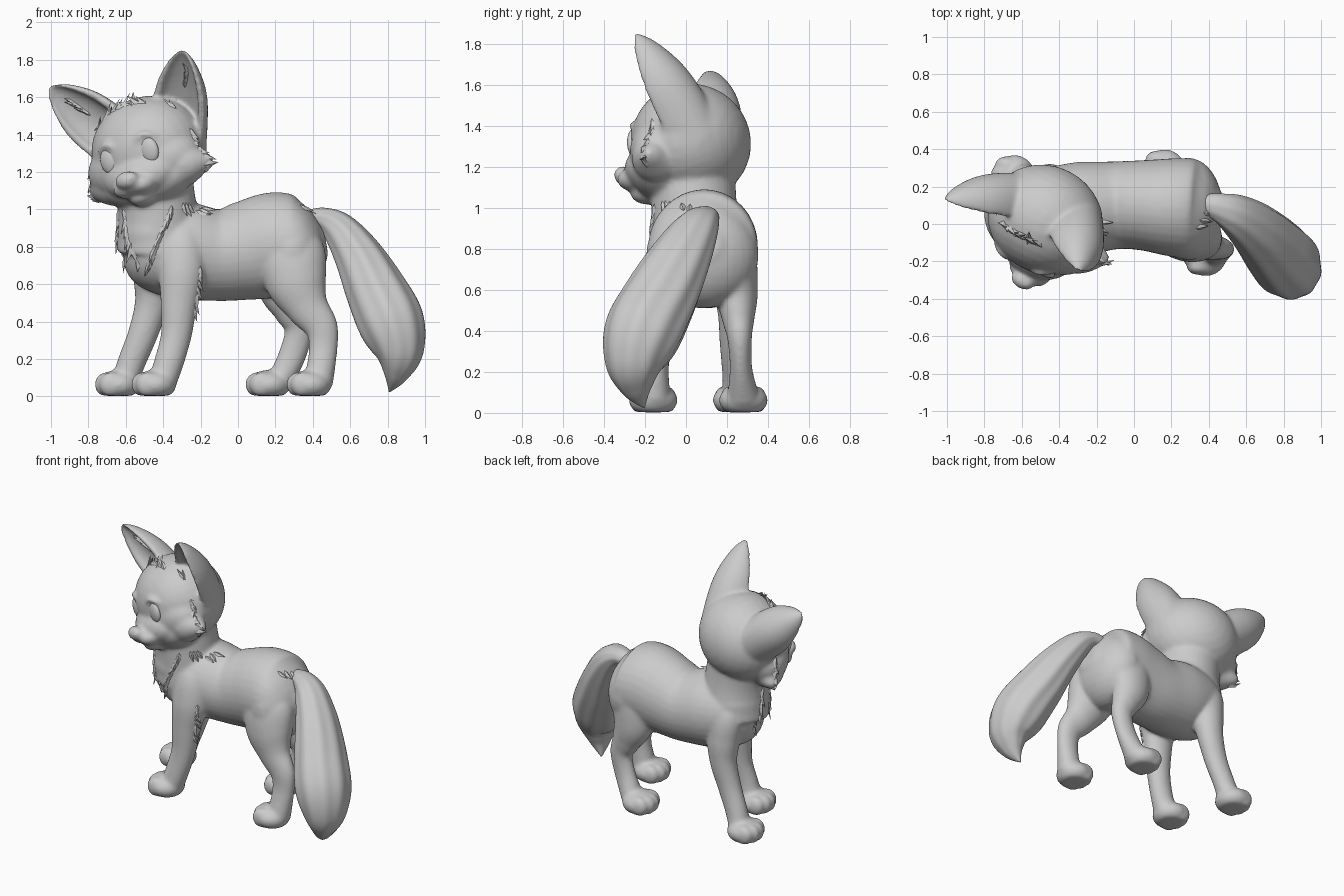
import bpy, bmesh, math, random
from mathutils import Vector, Matrix
from mathutils.bvhtree import BVHTree

if "Cube" in bpy.data.objects:
    bpy.data.objects.remove(bpy.data.objects["Cube"])

random.seed(4)
grey = bpy.data.materials.new("plain_grey")
grey.diffuse_color = (0.6, 0.6, 0.6, 1)
grey.use_nodes = True
grey.node_tree.nodes["Principled BSDF"].inputs["Base Color"].default_value = grey.diffuse_color

# Head frame: r = its right on screen, u = up, f = facing
C = Vector((-0.475, 0.025, 1.32))
r = Vector((0.86, -0.44, 0.25)).normalized()
f = Vector((-0.45, -0.87, -0.10))
f = (f - r * f.dot(r)).normalized()
u = f.cross(r)


def head(a, b, c):
    return C + r * a + u * b + f * c


def make(name, bm, smooth=True):
    bmesh.ops.recalc_face_normals(bm, faces=bm.faces)
    for face in bm.faces:
        face.smooth = smooth
    me = bpy.data.meshes.new(name)
    bm.to_mesh(me)
    bm.free()
    me.materials.append(grey)
    ob = bpy.data.objects.new(name, me)
    bpy.context.collection.objects.link(ob)
    return ob


def ball(bm, p, size, turned=False, segs=32):
    rot = Matrix((r, u, f)).transposed().to_4x4() if turned else Matrix()
    m = Matrix.Translation(p) @ rot @ Matrix.Diagonal((*size, 1))
    for v in bmesh.ops.create_uvsphere(bm, u_segments=segs, v_segments=segs // 2,
                                       radius=1, matrix=m)["verts"]:
        v.co.z = max(v.co.z, 0.003)


def loft(bm, rings):
    loops = [[bm.verts.new(p) for p in ring] for ring in rings]
    for a, b in zip(loops, loops[1:]):
        for i in range(len(a)):
            j = (i + 1) % len(a)
            bm.faces.new((a[i], a[j], b[j], b[i]))
    bm.faces.new(loops[0][::-1])
    bm.faces.new(loops[-1])


def spline(pts, steps):
    # Catmull-Rom through rows of any length
    P = [pts[0]] + list(pts) + [pts[-1]]
    out = []
    for i in range(1, len(P) - 2):
        for k in range(steps):
            t = k / steps
            out.append([0.5 * (2 * b + (c - a) * t + (2 * a - 5 * b + 4 * c - d) * t * t
                               + (3 * b - a - 3 * c + d) * t ** 3)
                        for a, b, c, d in zip(*P[i - 1:i + 3])])
    return out + [list(pts[-1])]


def tube(bm, pts, n=32, ridge=0.0):
    # rows are x, y, z, radius in the side plane, radius across
    rows = spline(pts, 8)
    rings = []
    for i, row in enumerate(rows):
        p = Vector(row[:3])
        t = Vector(rows[min(i + 1, len(rows) - 1)][:3]) - Vector(rows[max(i - 1, 0)][:3])
        t.normalize()
        side = Vector((0, 1, 0))
        side = (side - t * side.dot(t)).normalized()
        up = t.cross(side)
        ring = []
        for k in range(n):
            a = 2 * math.pi * k / n
            g = 1 + ridge * math.sin(9 * a + i * 0.07) * math.sin(math.pi * i / len(rows))
            ring.append(p + (up * math.cos(a) * row[3] + side * math.sin(a) * row[4]) * g)
        rings.append(ring)
    loft(bm, rings)


def ear(bm, base, tip):
    # cupped leaf: outer half ellipse at the back, hollow at the front
    base, tip = Vector(base), Vector(tip)
    axis = tip - base
    a = axis.normalized()
    front = (f - a * f.dot(a)).normalized()
    s = a.cross(front)
    rings = []
    shape = [(-0.4, .16, .2), (0, .16, .19), (.3, .155, .17), (.55, .132, .135),
             (.8, .083, .083), (.93, .042, .042), (1, .014, .014)]
    for t, w, d in spline(shape, 4):
        p = base + axis * t + front * 0.05 * (1 - t)
        ang = [math.pi * k / 16 for k in range(17)]
        ring = [p + s * w * math.cos(x) - front * d * math.sin(x) for x in ang]
        ring += [p + s * w * .74 * math.cos(x) - front * d * .45 * math.sin(x)
                 for x in reversed(ang)]
        rings.append(ring)
    loft(bm, rings)


bm = bmesh.new()
# Torso, chest, hips and neck
tube(bm, [(-.575, .05, .83, .11, .12), (-.48, .06, .80, .22, .22), (-.3, .08, .78, .26, .25),
          (-.1, .10, .755, .245, .235), (.05, .10, .78, .267, .242), (.2, .09, .81, .282, .262),
          (.32, .08, .81, .255, .262), (.41, .08, .82, .18, .19), (.47, .08, .83, .07, .08)])
ball(bm, (-.44, .05, .87), (.205, .22, .21))
ball(bm, (.29, .08, .77), (.185, .275, .26))
tube(bm, [(-.42, .06, .78, .23, .23), (-.43, .04, 1.0, .21, .21), (-.46, .03, 1.2, .21, .21)])
# Legs
tube(bm, [(-.30, .02, .95, .04, .04), (-.30, -.06, .85, .115, .10), (-.30, -.11, .68, .125, .10),
          (-.315, -.13, .5, .1, .082), (-.33, -.14, .33, .083, .07), (-.37, -.155, .18, .079, .068),
          (-.41, -.16, .06, .075, .08)])
tube(bm, [(-.43, .12, .95, .04, .04), (-.45, .19, .82, .12, .10), (-.45, .22, .65, .112, .10),
          (-.46, .235, .5, .092, .082), (-.51, .235, .33, .08, .07), (-.57, .245, .18, .075, .068),
          (-.61, .255, .06, .07, .08)])
tube(bm, [(.27, .02, .95, .06, .06), (.28, -.05, .80, .175, .12), (.31, -.085, .62, .168, .12),
          (.37, -.11, .48, .117, .085), (.445, -.13, .37, .09, .062), (.455, -.14, .25, .077, .055),
          (.43, -.155, .07, .078, .08)])
tube(bm, [(.25, .14, .95, .06, .06), (.25, .21, .80, .165, .12), (.24, .245, .6, .142, .107),
          (.29, .255, .46, .1, .08), (.325, .262, .36, .077, .06), (.29, .268, .22, .074, .055),
          (.22, .28, .07, .07, .08)])
# Paws with four soft toes each
for x, y in ((-.455, -.16), (-.65, .25), (.375, -.16), (.155, .28)):
    ball(bm, (x + .01, y, .062), (.115, .12, .08))
    for k in (-1.5, -.5, .5, 1.5):
        ball(bm, (x - .055 + .012 * k * k, y + k * .047, .064), (.066, .043, .068), segs=20)
# Skull, face, jaw, muzzle, chin and nose
ball(bm, C, (.317, .287, .287), True)
ball(bm, head(-.01, -.07, .07), (.335, .20, .21), True)
ball(bm, head(0, -.16, .10), (.27, .145, .18), True)
ball(bm, head(0, -.13, .17), (.215, .13, .155), True)
ball(bm, head(0, -.16, .27), (.105, .07, .105), True)
ball(bm, head(0, -.24, .215), (.075, .05, .10), True)
ball(bm, head(0, -.135, .36), (.068, .048, .046), True)
for s in (-1, 1):
    # Cheek, muzzle side and brow
    tube(bm, [(*head(s * .10, -.12, .09), .13, .13), (*head(s * .24, -.13, .08), .115, .115),
              (*head(s * .335, -.14, .06), .055, .055), (*head(s * .375, -.14, .05), .015, .015)])
    ball(bm, head(s * .05, -.175, .28), (.075, .055, .085), True)
    tube(bm, [(*head(s * .065, .05, .27), .014, .014), (*head(s * .115, .08, .26), .02, .02),
              (*head(s * .175, .05, .233), .014, .014)], 12)
# Ears
ear(bm, (-.305, -.025, 1.475), (-.30, -.26, 1.85))
ear(bm, (-.69, .135, 1.41), (-1.015, .115, 1.655))
body = make("body", bm)
rm = body.modifiers.new("blend", "REMESH")
rm.mode = "VOXEL"
rm.voxel_size = 0.011
rm.use_smooth_shade = True
sm = body.modifiers.new("soften", "SMOOTH")
sm.factor, sm.iterations = 0.5, 14

# Eyes
for s, side in ((-1, "left"), (1, "right")):
    bm = bmesh.new()
    ball(bm, head(s * .12, -.01, .25), (.056, .072, .028), True)
    make(side + "_eye", bm)

# Tail with soft ridges of fur
bm = bmesh.new()
tube(bm, [(.36, .11, .94, .05, .05), (.45, .09, .95, .06, .075), (.54, .05, .895, .092, .11),
          (.64, -.025, .755, .127, .148), (.735, -.12, .57, .16, .178), (.82, -.21, .39, .175, .187),
          (.86, -.25, .24, .135, .145), (.845, -.24, .12, .07, .08), (.81, -.205, .025, .004, .004)],
     72, 0.025)
make("tail", bm)

# Fur tufts laid on the surface
bpy.context.view_layer.update()
tree = BVHTree.FromObject(body, bpy.context.evaluated_depsgraph_get())


def tufts(bm, start, end, count, direction, length=0.07, width=0.02, lift=0.2):
    start, end = Vector(start), Vector(end)
    for k in range(count):
        q = start.lerp(end, k / max(count - 1, 1))
        p, n = tree.find_nearest(q)[:2]
        d = Vector(direction) + Vector([random.uniform(-.25, .25) for _ in range(3)])
        d = (d - n * d.dot(n)).normalized()
        s = n.cross(d) * width
        size = length * random.uniform(.7, 1.2)
        v = [bm.verts.new(c) for c in (p - s - n * .006, p + s - n * .006, p + n * .01,
                                       p + d * size + n * size * lift, p - d * size * .6 - n * .006)]
        for i in ((0, 2, 3), (2, 1, 3), (1, 0, 3), (4, 2, 0), (4, 1, 2), (0, 1, 4)):
            bm.faces.new([v[j] for j in i])


bm = bmesh.new()
tufts(bm, (-.64, -.08, .98), (-.58, -.14, .70), 8, (-.2, 0, -1))
tufts(bm, (-.34, -.2, 1.0), (-.5, -.2, .68), 11, (-.4, 0, -1))
tufts(bm, (-.66, .05, .98), (-.60, .1, .72), 7, (-.2, 0, -1))
make("chest_tufts", bm, False)
bm = bmesh.new()
tufts(bm, (-.23, -.18, 1.02), (-.17, .0, 1.02), 6, (.7, 0, -.7))
tufts(bm, (-.19, -.18, .68), (-.22, -.16, .45), 7, (.5, 0, -1), .06)
tufts(bm, (.37, -.03, 1.04), (.42, .10, 1.0), 4, (1, 0, -.2), .05)
make("shoulder_and_rump_tufts", bm, False)
bm = bmesh.new()
tufts(bm, head(-.16, .27, .12), head(.10, .27, .12), 9, u + f * .3, .07, .022, .5)
for s in (-1, 1):
    tufts(bm, head(s * .35, -.22, .08), head(s * .33, .03, .07), 9, r * s - u * .3, .05, .022, .3)
make("head_tufts", bm, False)
bm = bmesh.new()
tufts(bm, (-.33, -.14, 1.58), (-.30, -.20, 1.72), 7, (.2, -.2, 1), .06, .016, .2)
tufts(bm, (-.78, .10, 1.46), (-.89, .10, 1.55), 7, (-.8, 0, .4), .06, .016, .2)
make("ear_tufts", bm, False)
